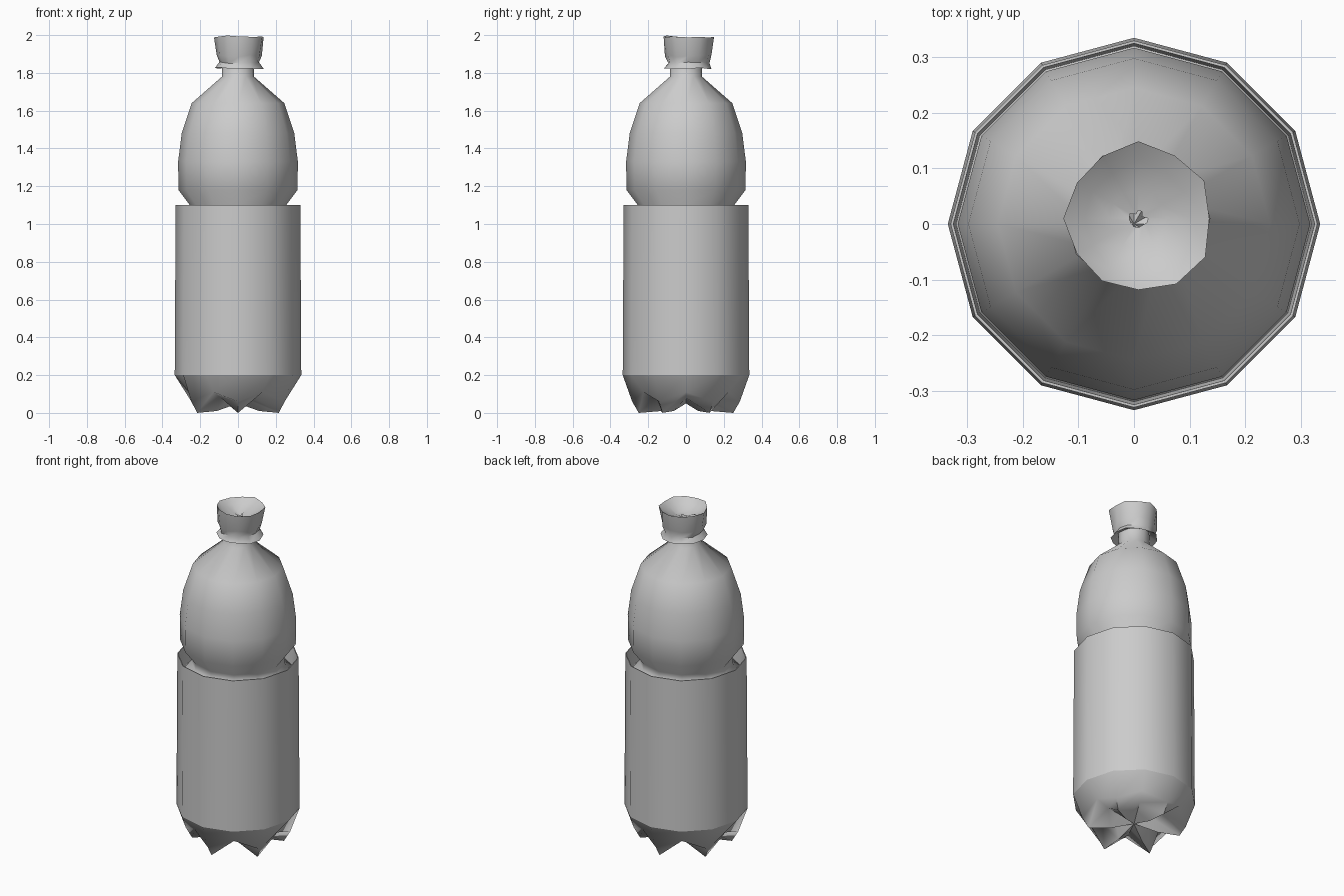
import bpy, bmesh, math, random

cube = bpy.data.objects.get("Cube")
if cube:
    bpy.data.objects.remove(cube)

random.seed(4)
SIDES = 12

grey = bpy.data.materials.new("plain grey")
grey.use_nodes = True
COLOUR = (0.6, 0.6, 0.6, 1)
grey.diffuse_color = COLOUR
grey.node_tree.nodes["Principled BSDF"].inputs["Base Color"].default_value = COLOUR


def lathe(name, profile, tweak=None, centre=(0, 0), close_end=False, angle=50):
    """Spin (radius, height) points; tweak(ring, side, r, z) may shift a point."""
    bm = bmesh.new()
    rings = []
    for i, (r, z) in enumerate(profile):
        ring = []
        for s in range(SIDES):
            rr, zz = tweak(i, s, r, z) if tweak else (r, z)
            a = math.tau * s / SIDES
            ring.append(bm.verts.new((centre[0] + rr * math.cos(a), centre[1] + rr * math.sin(a), zz)))
        rings.append(ring)
    for low, high in zip(rings, rings[1:]):
        for s in range(SIDES):
            t = (s + 1) % SIDES
            bm.faces.new((low[s], low[t], high[t], high[s]))
    if close_end:
        hub = bm.verts.new((*centre, close_end))
        for s in range(SIDES):
            bm.faces.new((rings[0][(s + 1) % SIDES], rings[0][s], hub))
    mesh = bpy.data.meshes.new(name)
    bm.to_mesh(mesh)
    bm.free()
    obj = bpy.data.objects.new(name, mesh)
    bpy.context.collection.objects.link(obj)
    mesh.materials.append(grey)
    bpy.ops.object.select_all(action="DESELECT")
    obj.select_set(True)
    bpy.context.view_layer.objects.active = obj
    bpy.ops.object.shade_smooth_by_angle(angle=math.radians(angle))
    return obj


# Upper bottle: neck, shoulder, waist tucked into the sleeve
lathe("upper_bottle", [(0.32, 0.98), (0.255, 1.06), (0.255, 1.10), (0.315, 1.18), (0.317, 1.33),
                       (0.298, 1.48), (0.245, 1.64), (0.085, 1.78), (0.085, 1.86)])

# Label sleeve, open at the top with a thin wall
lathe("label_sleeve", [(0.335, 0.2), (0.33, 1.10), (0.325, 1.10), (0.32, 0.98)])


# Base with six feet separated by grooves
def feet(ring, side, r, z):
    if side % 2 == 0 and ring < 3:
        return [(0.10, 0.07), (0.18, 0.08), (0.26, 0.11)][ring]
    return r, z


lathe("footed_base", [(0.13, 0.01), (0.25, 0.0), (0.285, 0.06), (0.335, 0.2)], feet, close_end=0.05)


# Crumpled cap, hollow on top
def crumple(ring, side, r, z):
    return r + random.uniform(-0.006, 0.006), min(2.0, z + random.uniform(-0.006, 0.006))


lathe("cap", [(0.085, 1.85), (0.125, 1.825), (0.108, 1.855), (0.122, 1.89), (0.133, 1.992),
              (0.10, 1.965), (0.05, 1.94), (0.012, 1.935)], crumple, centre=(0.008, 0.01))
